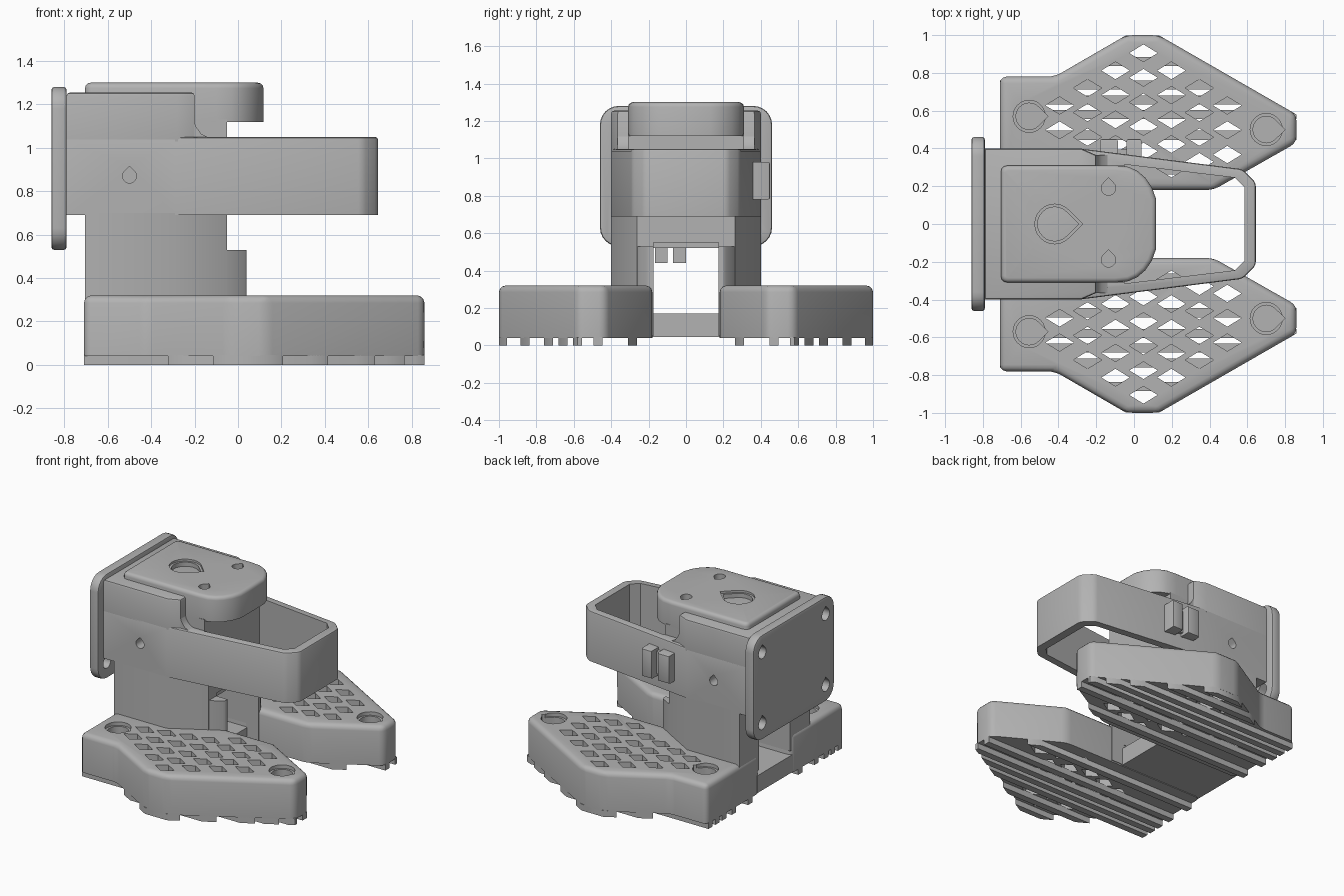
import bpy, bmesh, math

if "Cube" in bpy.data.objects:
    bpy.data.objects.remove(bpy.data.objects["Cube"])

grey = bpy.data.materials.new("matte_grey")
grey.use_nodes = True
COLOUR = (0.45, 0.45, 0.45, 1)
grey.diffuse_color = COLOUR
grey.node_tree.nodes["Principled BSDF"].inputs["Base Color"].default_value = COLOUR

# Maps outline (a, b) and height h to space, by extrusion axis
PLACE = {"x": lambda a, b, h: (h, a, b),
         "y": lambda a, b, h: (a, h, b),
         "z": lambda a, b, h: (a, b, h)}


def prism(name, outlines, lo, hi, axis="z", bevels=()):
    """Extrude one or more outlines; bevels are (edge test, width, segments)."""
    bm = bmesh.new()
    for pts in outlines:
        low = [bm.verts.new(PLACE[axis](a, b, lo)) for a, b in pts]
        high = [bm.verts.new(PLACE[axis](a, b, hi)) for a, b in pts]
        bm.faces.new(low)
        bm.faces.new(high)
        for i in range(len(pts)):
            j = (i + 1) % len(pts)
            bm.faces.new((low[i], low[j], high[j], high[i]))
    bmesh.ops.recalc_face_normals(bm, faces=bm.faces)
    for test, width, segs in bevels:
        bmesh.ops.bevel(bm, geom=[e for e in bm.edges if test(e)], offset=width,
                        segments=segs, profile=0.5, affect="EDGES")
    mesh = bpy.data.meshes.new(name)
    bm.to_mesh(mesh)
    bm.free()
    mesh.materials.append(grey)
    ob = bpy.data.objects.new(name, mesh)
    bpy.context.collection.objects.link(ob)
    return ob


def cut(ob, *cutters):
    """Subtract the cutters, then delete them."""
    for c in cutters:
        c.hide_render = True
        mod = ob.modifiers.new("cut", "BOOLEAN")
        mod.operation, mod.solver, mod.object = "DIFFERENCE", "EXACT", c
    graph = bpy.context.evaluated_depsgraph_get()
    graph.update()
    mesh = bpy.data.meshes.new_from_object(ob.evaluated_get(graph))
    ob.modifiers.clear()
    ob.data = mesh
    for c in cutters:
        bpy.data.objects.remove(c)


def rect(a0, a1, b0, b1):
    return [(a0, b0), (a1, b0), (a1, b1), (a0, b1)]


def box(name, x0, x1, y0, y1, z0, z1, bevels=()):
    return prism(name, [rect(x0, x1, y0, y1)], z0, z1, "z", bevels)


def mirrored(half):
    return half + [(x, -y) for x, y in reversed(half)]


def circle(cx, cy, r, n=24):
    return [(cx + r * math.cos(math.tau * i / n), cy + r * math.sin(math.tau * i / n))
            for i in range(n)]


def teardrop(cx, cy, r, turn=0.0):
    """Circle with a pointed tip in the direction turn."""
    arc = [turn + math.radians(45 + 270 * i / 18) for i in range(19)]
    tip = (cx + 1.42 * r * math.cos(turn), cy + 1.42 * r * math.sin(turn))
    return [(cx + r * math.cos(t), cy + r * math.sin(t)) for t in arc] + [tip]


def above(z):
    return lambda e: max(v.co.z for v in e.verts) > z


def top_rim(z):
    return lambda e: min(v.co.z for v in e.verts) > z


def along(axis):
    def test(e):
        d = (e.verts[1].co - e.verts[0].co).normalized()
        return abs(d[axis]) > 0.99
    return test


# Feet: bevelled slabs with diamond lattice, screw wells and grip ridges
FOOT = [(-.71, .18), (-.71, .78), (-.42, .78), (-.04, 1), (.13, 1),
        (.86, .58), (.86, .43), (.42, .18)]
WELLS = [(-.555, .57), (.70, .50)]


def lattice():
    for i in range(-3, 5):
        for k in range(6):
            x, y = .05 + .148 * i, .905 - .0925 * abs(i) - .13 * k
            inner = .25 + max(0, x - .42) * .57
            if x < .06:
                inner = .36 if x > -.15 else .43
            if y > inner and all(math.hypot(x - a, y - b) > .14 for a, b in WELLS):
                yield [(x - .075, y), (x, y - .046), (x + .075, y), (x, y + .046)]


def clip_strip(pts, y0, y1):
    """Part of an outline lying between y0 and y1."""
    for lim, sign in ((y0, 1), (y1, -1)):
        out = []
        for (ax, ay), (bx, by) in zip(pts, pts[1:] + pts[:1]):
            da, db = sign * (ay - lim), sign * (by - lim)
            if da >= 0:
                out.append((ax, ay))
            if da * db < 0:
                t = da / (da - db)
                out.append((ax + t * (bx - ax), ay + t * (by - ay)))
        pts = out
    return pts


for side, s in (("left", 1), ("right", -1)):
    def flip(pts):
        return [(x, s * y) for x, y in pts]
    foot = prism(side + "_foot", [flip(FOOT)], .04, .32, "z", [(above(.2), .035, 3)])
    cut(foot,
        prism("lattice_cutter", [flip(d) for d in lattice()], 0, .4),
        prism("dish_cutter", [circle(x, s * y, .085) for x, y in WELLS], .295, .4),
        prism("well_cutter", [teardrop(x, s * y, .07) for x, y in WELLS], .12, .4))
    ridges = [clip_strip(FOOT, y - .024, min(y + .024, .999))
              for y in (.285, .47, .58, .657, .735, .86, .98)]
    prism(side + "_grip_ridges", [flip(r) for r in ridges], 0, .045)
    # Upright walls that carry the housing
    prism(side + "_upright", [flip([(-.705, .175), (-.705, .4), (-.29, .4),
                                    (-.05, .262), (-.05, .175)])], .2, .7)
    prism(side + "_upright_toe", [flip([(-.06, .175), (-.06, .266), (.03, .216),
                                        (.04, .2), (.04, .175)])], .05, .53)

# Low bridge between the feet
box("foot_bridge", -.71, -.05, -.2, .2, .045, .17)

# Housing with the open guard loop in front
housing = prism("housing", [mirrored([(-.79, .4), (-.29, .4), (.575, .29), (.645, .22)])],
                .69, 1.05, "z", [(lambda e: along(2)(e) and e.verts[0].co.x > .5, .02, 2),
                                 (top_rim(1.0), .012, 2)])
cut(housing,
    prism("loop_cutter", [mirrored([(-.05, .315), (.535, .245), (.585, .195)])], .6, 1.2),
    prism("pin_cutter", [teardrop(-.5, .87, .032, math.pi / 2)], -.5, -.3, "y"),
    prism("pin_cutter_2", [teardrop(-.5, .87, .032, math.pi / 2)], .3, .5, "y"))

prism("upper_housing", [mirrored([(-.79, .4), (-.28, .4), (-.2, .365)])], 1.03, 1.255, "z",
      [(top_rim(1.2), .015, 2)])
prism("housing_fillet", [[(-.21, 1.15), (-.195, 1.1), (-.17, 1.065), (-.13, 1.045),
                          (-.21, 1.04)]], -.365, .365, "y")
box("core_block", -.3, -.05, -.235, .235, 1.0, 1.14)
box("core_lower", -.65, -.05, -.225, .225, .55, .7)
box("core_lower_step", -.65, -.06, -.19, .19, .52, .56)
for y0, y1 in ((-.165, -.1), (-.07, 0)):
    box("lower_hook", -.45, -.3, y0, y1, .44, .53)

# Lid with rounded nose, finger well and screw wells
nose = [(-.08 + .21 * math.sin(t), .31 * math.cos(t) ** .8)
        for t in [math.radians(a) for a in (14, 28, 42, 56, 70)]]
lid = prism("lid", [mirrored([(-.705, .31), (-.1, .31)] + nose)], 1.12, 1.30, "z",
            [(lambda e: along(2)(e) and e.verts[0].co.x < -.6, .035, 3),
             (top_rim(1.25), .025, 3)])
cut(lid,
    prism("dish_cutter", [teardrop(-.42, 0, .105)], 1.285, 1.4),
    prism("well_cutter", [teardrop(-.42, 0, .09)], 1.17, 1.4),
    prism("screw_cutter", [teardrop(-.135, y, .038, math.pi / 2) for y in (-.19, .19)],
          1.24, 1.4))
for y0, y1 in ((-.31, -.23), (.23, .31)):
    prism("lid_skirt", [[(-.2, 1.04), (-.05, 1.04), (-.05, 1.13), (-.2, 1.13)]], y0, y1, "y")

# Rear mounting plate with four holes
plate = prism("mounting_plate", [rect(-.46, .46, .53, 1.28)], -.86, -.79, "x",
              [(along(0), .1, 6),
               (lambda e: e.calc_face_angle(0) > 1.2, .012, 2)])
cut(plate, prism("hole_cutter", [teardrop(y, z, .042, math.pi / 2) for y in (-.36, .36)
                                 for z in (.645, 1.155)], -.9, -.75, "x"))

# Clip tabs on the left side
for x0, x1 in ((-.18, -.085), (-.04, .04)):
    box("side_clip", x0, x1, .34, .45, .78, .98, [(lambda e: e.verts[0].co.y > .4
                                                  and e.verts[1].co.y > .4, .012, 2)])
box("side_clip_web", -.09, -.03, .34, .395, .8, .96)

# Smooth the rounded edges, keep the corners sharp
bpy.ops.object.select_all(action="DESELECT")
for ob in bpy.context.collection.objects:
    if ob.type == "MESH" and ob.data.materials and ob.data.materials[0] == grey:
        ob.select_set(True)
        bpy.context.view_layer.objects.active = ob
bpy.ops.object.shade_smooth_by_angle(angle=math.radians(32))
